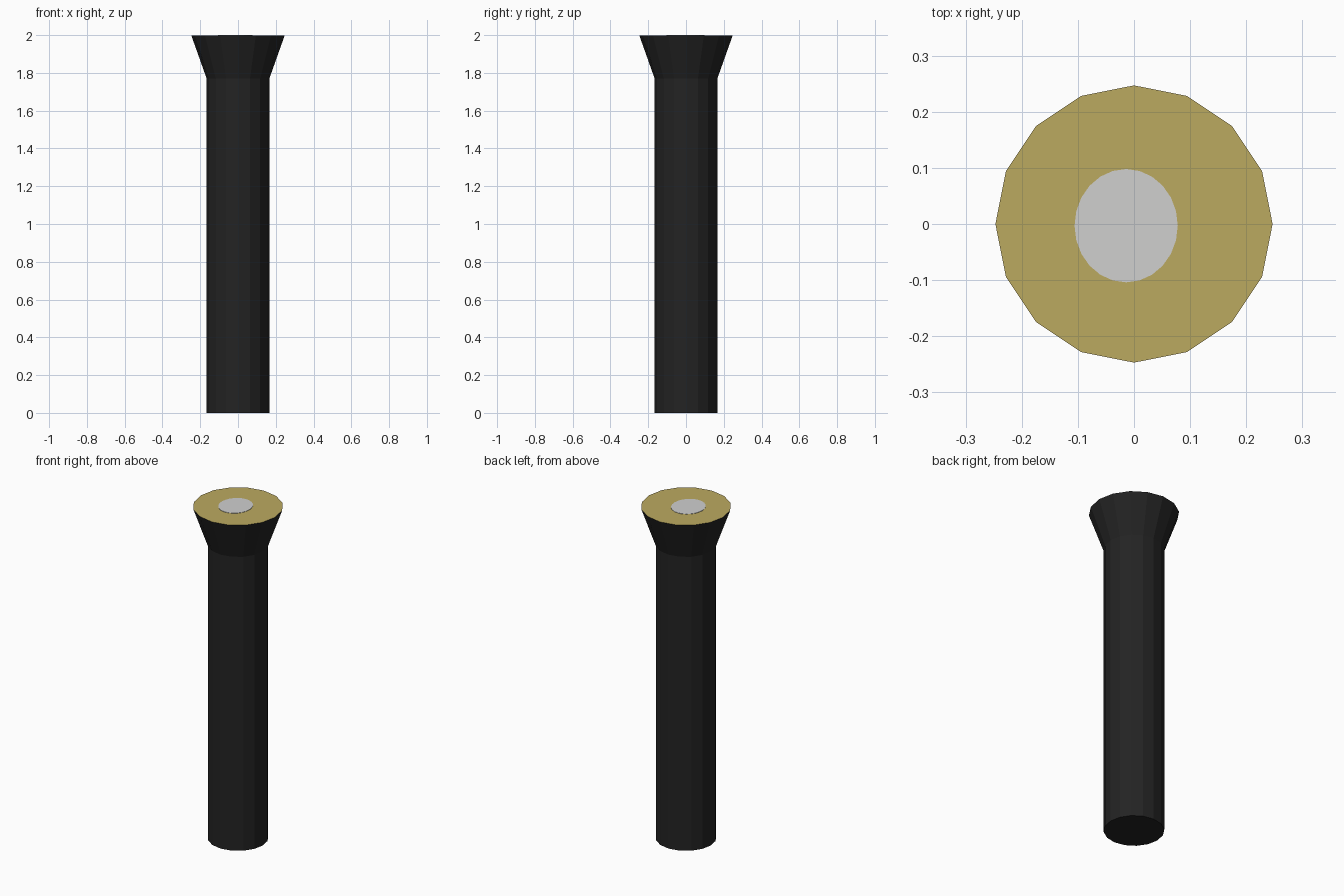
import bpy, bmesh, math

if "Cube" in bpy.data.objects:
    bpy.data.objects.remove(bpy.data.objects["Cube"])

SIDES = 16
BODY_R, HEAD_R = 0.166, 0.247
NECK_Z, TOP_Z = 1.77, 1.998


def material(name, rgb):
    m = bpy.data.materials.new(name)
    m.diffuse_color = (*rgb, 1)
    m.use_nodes = True
    m.node_tree.nodes["Principled BSDF"].inputs["Base Color"].default_value = m.diffuse_color
    return m


black = material("black_casing", (0.017, 0.017, 0.017))
gold = material("gold_reflector", (0.50, 0.40, 0.117))
grey = material("light_grey_bulb", (0.63, 0.63, 0.625))


def ring(bm, rx, ry, z, n, cx=0, cy=0):
    return [bm.verts.new((cx + rx * math.cos(2 * math.pi * i / n),
                          cy + ry * math.sin(2 * math.pi * i / n), z)) for i in range(n)]


def lathe(name, rings, n, mats, cx=0, cy=0):
    """Closed solid through (rx, ry, z) rings; the top cap takes the last material."""
    bm = bmesh.new()
    loops = [ring(bm, rx, ry, z, n, cx, cy) for rx, ry, z in rings]
    for a, b in zip(loops, loops[1:]):
        for i in range(n):
            j = (i + 1) % n
            bm.faces.new((a[i], a[j], b[j], b[i]))
    bm.faces.new(loops[0][::-1])
    bm.faces.new(loops[-1]).material_index = len(mats) - 1
    me = bpy.data.meshes.new(name)
    bm.to_mesh(me)
    bm.free()
    for m in mats:
        me.materials.append(m)
    ob = bpy.data.objects.new(name, me)
    bpy.context.collection.objects.link(ob)
    return ob


# Barrel flaring into the head, closed by the gold reflector face
lathe("flashlight_casing",
      [(BODY_R, BODY_R, 0), (BODY_R, BODY_R, NECK_Z), (HEAD_R, HEAD_R, TOP_Z)],
      SIDES, [black, gold])

# Bulb: thin, slightly off-centre plate on the reflector
lathe("bulb", [(0.092, 0.101, TOP_Z - 0.002), (0.092, 0.101, TOP_Z + 0.002)],
      24, [grey], -0.014, -0.003)
